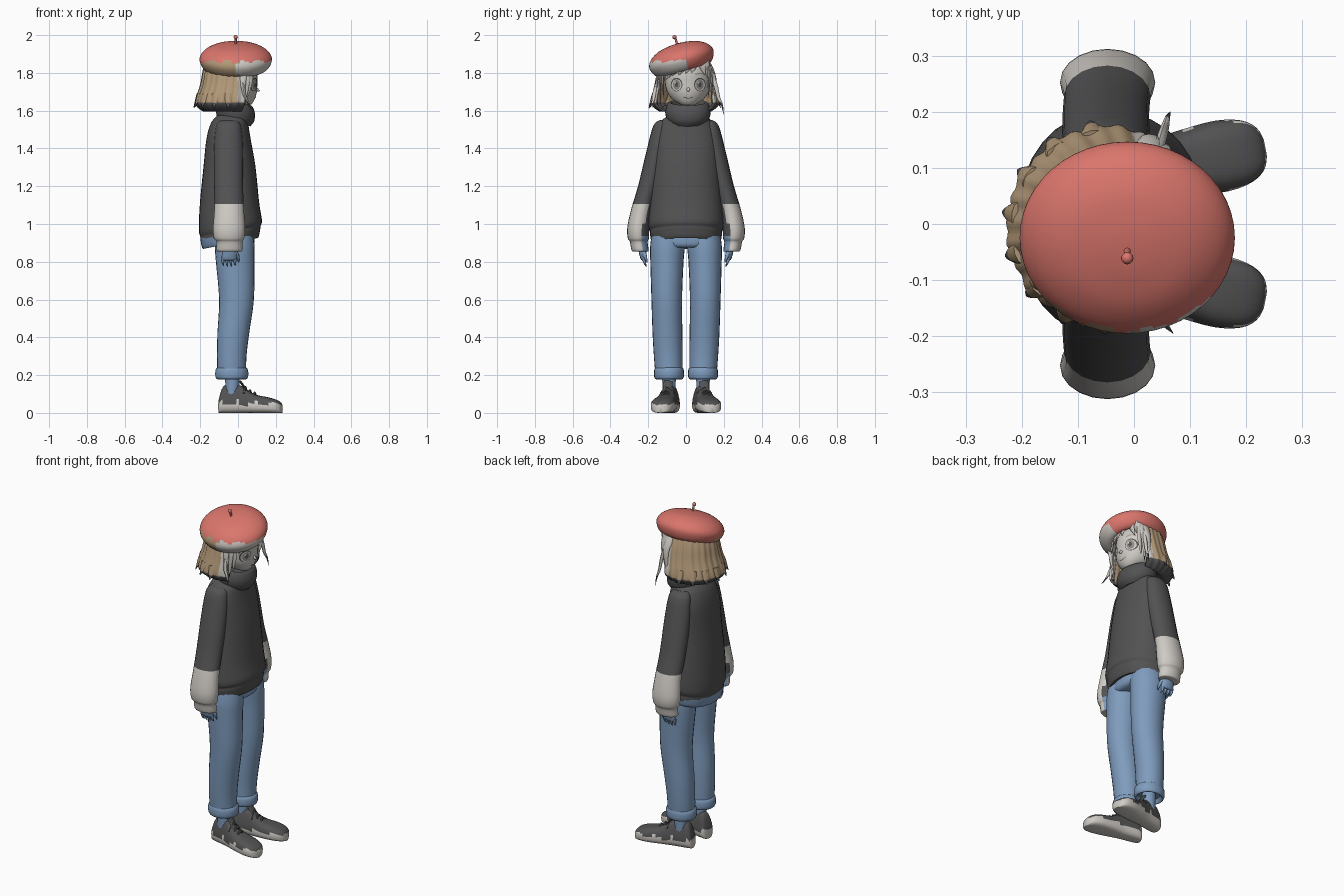
import bpy, bmesh, math
from mathutils import Vector, Matrix
from mathutils.bvhtree import BVHTree

COLOURS = {"charcoal": (0.085, 0.085, 0.088), "pale_grey": (0.62, 0.59, 0.55),
           "denim_blue": (0.21, 0.33, 0.51), "coral_red": (0.70, 0.18, 0.15),
           "tan": (0.45, 0.32, 0.19), "eye_grey": (0.27, 0.26, 0.25)}
MATS = []
for cname, c in COLOURS.items():
    m = bpy.data.materials.new(cname)
    m.diffuse_color = (*c, 1)
    MATS.append(m)
DARK, PALE, BLUE, RED, TAN, EYE = range(6)


def finish(name, bm, colour=DARK, angle=50):
    """Turn a bmesh into an object; colour is an index or a rule on the face centre."""
    bmesh.ops.recalc_face_normals(bm, faces=bm.faces)
    for f in bm.faces:
        f.material_index = colour(f.calc_center_median()) if callable(colour) else colour
    me = bpy.data.meshes.new(name)
    bm.to_mesh(me)
    bm.free()
    for m in MATS:
        me.materials.append(m)
    ob = bpy.data.objects.new(name, me)
    bpy.context.collection.objects.link(ob)
    bpy.ops.object.select_all(action='DESELECT')
    bpy.context.view_layer.objects.active = ob
    ob.select_set(True)
    bpy.ops.object.shade_smooth_by_angle(angle=math.radians(angle))
    return ob


def smooth_rows(rows, k=4):
    """Catmull-Rom interpolation through rows of numbers."""
    out = []
    for i in range(len(rows) - 1):
        a, b, c, d = (rows[max(0, min(len(rows) - 1, i + j))] for j in (-1, 0, 1, 2))
        for s in range(k):
            t = s / k
            out.append([0.5 * (2 * q + (r - p) * t + (2 * p - 5 * q + 4 * r - w) * t * t
                               + (3 * q - p - 3 * r + w) * t ** 3)
                        for p, q, r, w in zip(a, b, c, d)])
    return out + [list(rows[-1])]


def skin(rings, closed=True, caps=True):
    """Bridge rings of points into a surface."""
    bm = bmesh.new()
    vs = [[bm.verts.new(p) for p in r] for r in rings]
    n = len(vs[0])
    for a, b in zip(vs, vs[1:]):
        for i in range(n if closed else n - 1):
            j = (i + 1) % n
            bm.faces.new((a[i], a[j], b[j], b[i]))
    if caps and closed:
        bm.faces.new(vs[0])
        bm.faces.new(vs[-1])
    return bm


def loft(rows, n=24, power=1.0, k=4, warp=None):
    """Stack ellipses (z, centre x, centre y, radius x, radius y)."""
    rings = []
    for z, cx, cy, rx, ry in smooth_rows(rows, k):
        ring = []
        for i in range(n):
            t = 2 * math.pi * i / n
            c, s = math.cos(t), math.sin(t)
            p = Vector((cx + rx * math.copysign(abs(c) ** power, c),
                        cy + ry * math.copysign(abs(s) ** power, s), z))
            ring.append(warp(p) if warp else p)
        rings.append(ring)
    return skin(rings)


def lock(name, pts, width, depth, colour, side=(0, 1, 0), taper=True, n=8):
    """Tapered flattened tube along a path, for hair, fingers and laces."""
    path = [Vector(p) for p in smooth_rows(pts, 4)]
    rings = []
    for i, p in enumerate(path):
        t = i / (len(path) - 1)
        d = (path[min(i + 1, len(path) - 1)] - path[max(i - 1, 0)]).normalized()
        u = (Vector(side) - d * d.dot(Vector(side))).normalized()
        v = d.cross(u)
        f = max(0.04, 1 - t ** 2) if taper else 1
        rings.append([p + u * width * f * math.cos(a) + v * depth * f * math.sin(a)
                      for a in (2 * math.pi * j / n for j in range(n))])
    return finish(name, skin(rings), colour)


# sweater body, hem dips toward the back
def hem(p):
    p.z += 0.2 * p.x * max(0, min(1, (1.15 - p.z) / 0.2))
    return p


finish("sweater", loft([(0.93, -0.04, 0, 0.11, 0.15), (0.905, -0.04, 0, 0.145, 0.178),
                        (0.95, -0.04, 0, 0.158, 0.19), (0.97, -0.04, 0, 0.16, 0.19),
                        (1.0, -0.04, 0, 0.167, 0.2), (1.1, -0.045, 0, 0.158, 0.195),
                        (1.3, -0.045, 0, 0.138, 0.18), (1.45, -0.05, 0, 0.117, 0.172),
                        (1.53, -0.045, 0, 0.1, 0.145), (1.57, -0.03, 0.005, 0.085, 0.105),
                        (1.59, -0.02, 0.01, 0.07, 0.08)], 32, 0.9, warp=hem),
       lambda p: BLUE if p.z < 0.925 and p.x < -0.06 else DARK)


# rolled collar, lower in front
def droop(p):
    p.z -= 0.2 * p.x
    return p


finish("collar", loft([(1.53, -0.02, 0.008, 0.085, 0.095), (1.56, -0.015, 0.01, 0.1, 0.115),
                       (1.6, -0.012, 0.01, 0.102, 0.12), (1.635, -0.012, 0.01, 0.09, 0.108),
                       (1.64, -0.012, 0.01, 0.075, 0.09), (1.61, -0.012, 0.01, 0.07, 0.08)],
                      24, warp=droop))

# jeans
finish("jeans_hips", loft([(0.875, -0.015, 0, 0.085, 0.15), (0.9, -0.015, 0, 0.102, 0.18),
                           (1.0, -0.025, 0, 0.105, 0.175)], 28), BLUE)

for s, side in ((1, "left"), (-1, "right")):
    def mir(p, s=s):
        return Vector((p.x, p.y * s, p.z))

    # sleeve with pale outer cuff
    finish(side + "_sleeve", loft(
        [(1.55, -0.05, 0.115, 0.04, 0.025), (1.52, -0.05, 0.128, 0.065, 0.045),
         (1.4, -0.05, 0.15, 0.077, 0.056), (1.2, -0.05, 0.198, 0.077, 0.056),
         (1.08, -0.047, 0.234, 0.078, 0.056), (0.98, -0.047, 0.252, 0.085, 0.059),
         (0.925, -0.047, 0.252, 0.08, 0.056), (0.905, -0.045, 0.25, 0.068, 0.047),
         (0.86, -0.045, 0.243, 0.068, 0.045), (0.855, -0.045, 0.24, 0.055, 0.035)], 20, warp=mir),
        lambda p: DARK if p.z > 1.1 else PALE if abs(p.y) > 0.235 or p.z > 1.0 and abs(p.x + 0.047) > 0.06
        else BLUE if p.z < 0.94 else DARK)

    # hand and fingers
    finish(side + "_hand", loft([(0.89, -0.045, 0.235, 0.03, 0.02), (0.85, -0.045, 0.23, 0.038, 0.02),
                                 (0.815, -0.048, 0.224, 0.04, 0.016), (0.808, -0.048, 0.222, 0.03, 0.01)],
                                12, warp=mir), BLUE)
    for i in range(4):
        x = -0.08 + 0.021 * i
        lock(side + "_finger", [(x, s * 0.224, 0.825), (x, s * 0.22, 0.80),
                                (x + 0.003, s * 0.21, 0.77 + 0.006 * abs(i - 1.3))], 0.0105, 0.0105, BLUE)
    lock(side + "_thumb", [(-0.02, s * 0.225, 0.86), (0.0, s * 0.215, 0.825), (0.003, s * 0.205, 0.795)],
         0.012, 0.012, BLUE)

    # trouser leg and rolled cuff
    finish(side + "_leg", loft([(0.2, -0.033, 0.09, 0.076, 0.072), (0.3, -0.033, 0.094, 0.078, 0.076),
                                (0.42, -0.025, 0.098, 0.084, 0.079), (0.6, -0.008, 0.102, 0.092, 0.081),
                                (0.8, -0.015, 0.101, 0.102, 0.088), (0.88, -0.018, 0.098, 0.105, 0.092),
                                (0.95, -0.02, 0.095, 0.1, 0.085)], 24, warp=mir), BLUE)
    finish(side + "_trouser_cuff", loft([(0.2, -0.033, 0.09, 0.06, 0.055), (0.178, -0.033, 0.09, 0.075, 0.068),
                                         (0.19, -0.033, 0.09, 0.086, 0.078), (0.22, -0.033, 0.09, 0.087, 0.079),
                                         (0.237, -0.033, 0.09, 0.08, 0.074), (0.24, -0.033, 0.09, 0.07, 0.066)],
                                        24, warp=mir), BLUE)
    finish(side + "_sock", loft([(0.1, -0.03, 0.09, 0.035, 0.035), (0.22, -0.03, 0.09, 0.04, 0.038)], 14,
                                warp=mir), BLUE)

    # shoe built along its length, toes turned out, with a jagged pale sole
    turn = Matrix.Translation((-0.03, s * 0.085, 0)) @ Matrix.Rotation(s * math.radians(11), 4, 'Z')
    profile = [(-0.072, 0.02, 0.055), (-0.067, 0.036, 0.085), (-0.045, 0.047, 0.143), (0.0, 0.05, 0.15),
               (0.045, 0.052, 0.145), (0.08, 0.055, 0.12), (0.13, 0.06, 0.095), (0.19, 0.064, 0.083),
               (0.235, 0.056, 0.07), (0.26, 0.038, 0.055), (0.269, 0.015, 0.04)]
    rings = []
    for x, w, top in smooth_rows(profile, 3):
        ring = []
        for i in range(28):
            t = 2 * math.pi * i / 28
            c, sn = math.cos(t), math.sin(t)
            h = 0.5 * top + 0.5 * top * math.copysign(abs(sn) ** 0.6, sn)
            narrow = 1 - 0.45 * max(0, (h - 0.05) / 0.1)
            ring.append(turn @ Vector((x, w * narrow * math.copysign(abs(c) ** 0.6, c), h)))
        rings.append(ring)
    finish(side + "_shoe", skin(rings),
           lambda p: PALE if p.z < 0.042 + 0.018 * abs((p.x * 22) % 2 - 1) else DARK)
    for x, z in ((0.07, 0.132), (0.095, 0.115), (0.12, 0.102)):
        lace = [turn @ Vector(q) for q in ((x, -0.036, z - 0.03), (x, 0, z + 0.004), (x, 0.036, z - 0.03))]
        lock(side + "_lace", lace, 0.007, 0.007, DARK, (1, 0, 0), False, 6)
    lock(side + "_shoe_tongue", [turn @ Vector(q) for q in ((0.09, 0, 0.1), (0.058, 0, 0.145), (0.042, 0, 0.168))],
         0.024, 0.006, DARK, taper=False)

# head
head_bm = loft([(1.622, 0.03, 0.01, 0.02, 0.02), (1.635, 0.022, 0.01, 0.05, 0.045),
                (1.66, 0.0, 0.01, 0.088, 0.082), (1.7, -0.015, 0.01, 0.115, 0.11),
                (1.75, -0.022, 0.01, 0.124, 0.122), (1.81, -0.03, 0.01, 0.13, 0.122),
                (1.87, -0.04, 0.0, 0.11, 0.105), (1.91, -0.04, -0.01, 0.05, 0.05)], 32)
tree = BVHTree.FromBMesh(head_bm)
finish("head", head_bm, PALE)
lock("nose", [(0.09, 0.012, 0 + 1.72), (0.105, 0.012, 1.708), (0.116, 0.012, 1.704)], 0.01, 0.01, PALE)


# thin plates laid on the face
def plate(name, pts, lift, colour):
    bm = bmesh.new()
    vs = []
    for y, z in pts:
        hit = tree.ray_cast(Vector((1, y, z)), Vector((-1, 0, 0)))[0]
        vs.append(bm.verts.new(((hit.x if hit else 0.05) + lift, y, z)))
    bm.faces.new(vs)
    finish(name, bm, colour)


def oval(y, z, ry, rz, n=20):
    return [(y + ry * math.cos(2 * math.pi * i / n), z + rz * math.sin(2 * math.pi * i / n)) for i in range(n)]


def stroke(y, z, half, bow, thick):
    ts = [i / 4 - 1 for i in range(9)]
    arc = [(y + half * t, z + bow * (1 - t * t)) for t in ts]
    return arc + [(a, b + thick) for a, b in reversed(arc)]


for y in (-0.05, 0.074):
    plate("eye_outline", oval(y, 1.738, 0.031, 0.036), 0.003, DARK)
    plate("eye_white", oval(y, 1.736, 0.026, 0.031), 0.005, PALE)
    plate("iris", oval(y, 1.737, 0.019, 0.027), 0.0065, EYE)
    plate("pupil", oval(y, 1.738, 0.009, 0.014), 0.008, DARK)
    plate("eye_glint", oval(y - 0.008, 1.749, 0.005, 0.006, 10), 0.009, PALE)
    plate("eyebrow", stroke(y, 1.787, 0.024, 0.008, 0.005), 0.004, EYE)
plate("mouth", stroke(0.012, 1.671, 0.024, -0.007, 0.004), 0.003, DARK)

# bobbed hair, open at the face, with wavy strands
rings = []
for z, cx, rx, ry in smooth_rows([(1.92, -0.03, 0.1, 0.08), (1.88, -0.03, 0.13, 0.12), (1.82, -0.03, 0.152, 0.143),
                                  (1.74, -0.035, 0.162, 0.16), (1.66, -0.045, 0.178, 0.178),
                                  (1.625, -0.048, 0.172, 0.172), (1.595, -0.045, 0.13, 0.13),
                                  (1.62, -0.04, 0.09, 0.1)], 5):
    ring = []
    for i in range(97):
        t = math.radians(62 + 236 * i / 96)
        w = 1 + 0.016 * math.sin(27 * t) + 0.012 * math.sin(11 * t + 6 * z)
        ring.append((cx + rx * w * math.cos(t), ry * w * math.sin(t) - 0.005, z))
    rings.append(ring)


def hair_rule(p):
    return DARK if p.z < 1.645 else PALE if p.x > 0 else TAN


hair = finish("bob_hair", skin(rings, closed=False), hair_rule)
solid = hair.modifiers.new("thickness", 'SOLIDIFY')
solid.thickness = 0.012

# fringe swept from a parting, and side locks
for i, (y0, y1, z1) in enumerate(((0.05, -0.105, 1.765), (0.05, -0.075, 1.785), (0.055, -0.04, 1.79),
                                  (0.055, -0.005, 1.795), (0.06, 0.03, 1.80), (0.065, 0.10, 1.79),
                                  (0.07, 0.125, 1.76))):
    arc = lambda y: -0.02 + 0.135 * math.sqrt(max(0.05, 1 - (y / 0.145) ** 2))
    ym = y0 * 0.4 + y1 * 0.6
    lock("fringe_lock", [(0.08, y0 * 0.6 + y1 * 0.4, 1.895), (arc(ym), ym, 1.845), (arc(y1), y1, z1)],
         0.027, 0.009, PALE)
for s in (1, -1):
    for dx, y, low in ((0.05, 0.118, 1.67), (0.035, 0.132, 1.63), (0.015, 0.148, 1.615)):
        lock("side_lock", [(dx, s * 0.115, 1.86), (dx + 0.012, s * (y + 0.005), 1.77), (dx, s * y, low)],
             0.01, 0.024, hair_rule, side=(0, 1, 0))
lock("loose_strand", [(0.04, 0.12, 1.83), (0.05, 0.155, 1.74), (0.055, 0.172, 1.67), (0.06, 0.19, 1.63),
                      (0.065, 0.2, 1.58)], 0.012, 0.01, hair_rule)
lock("loose_strand", [(0.02, -0.13, 1.8), (0.03, -0.165, 1.7), (0.05, -0.175, 1.65), (0.07, -0.195, 1.61)],
     0.012, 0.01, hair_rule)
for t in range(100, 270, 24):
    a = math.radians(t)
    d = Vector((math.cos(a), math.sin(a), 0))
    lock("hair_tip", [Vector((-0.045, -0.005, z)) + d * r for z, r in ((1.69, 0.165), (1.65, 0.178), (1.615, 0.192))],
         0.022, 0.01, hair_rule, side=(-d.y, d.x, 0))

# tilted beret with a jagged two-tone lower edge
tilt = Matrix.Translation((-0.012, -0.026, 1.878)) @ Matrix.Rotation(math.radians(16), 4, 'X')


def beret_rule(p):
    if p.z < 1.862 + 0.01 * math.sin(p.x * 75) and p.y < 0.01 and p.z < 1.87 - 0.25 * max(0, -p.x - 0.12):
        return TAN if p.x < 0 else PALE
    return RED


finish("beret", loft([(-0.04, 0, 0, 0.11, 0.1), (-0.068, 0, 0, 0.14, 0.125), (-0.055, 0, 0, 0.17, 0.155),
                      (-0.02, 0, 0, 0.19, 0.174), (0.01, 0, 0, 0.188, 0.173), (0.04, 0, 0, 0.163, 0.15),
                      (0.065, 0, 0, 0.115, 0.105), (0.077, 0, 0, 0.055, 0.05), (0.08, 0, 0, 0.014, 0.014)],
                     48, warp=lambda p: tilt @ p), beret_rule)
lock("beret_stalk", [tilt @ Vector((0, 0, z)) for z in (0.07, 0.09, 0.112)], 0.006, 0.006, RED, taper=False)
bm = bmesh.new()
bmesh.ops.create_uvsphere(bm, u_segments=12, v_segments=8, radius=0.011,
                          matrix=Matrix.Translation((-0.012, -0.061, 1.989)))
finish("beret_bobble", bm, RED)
